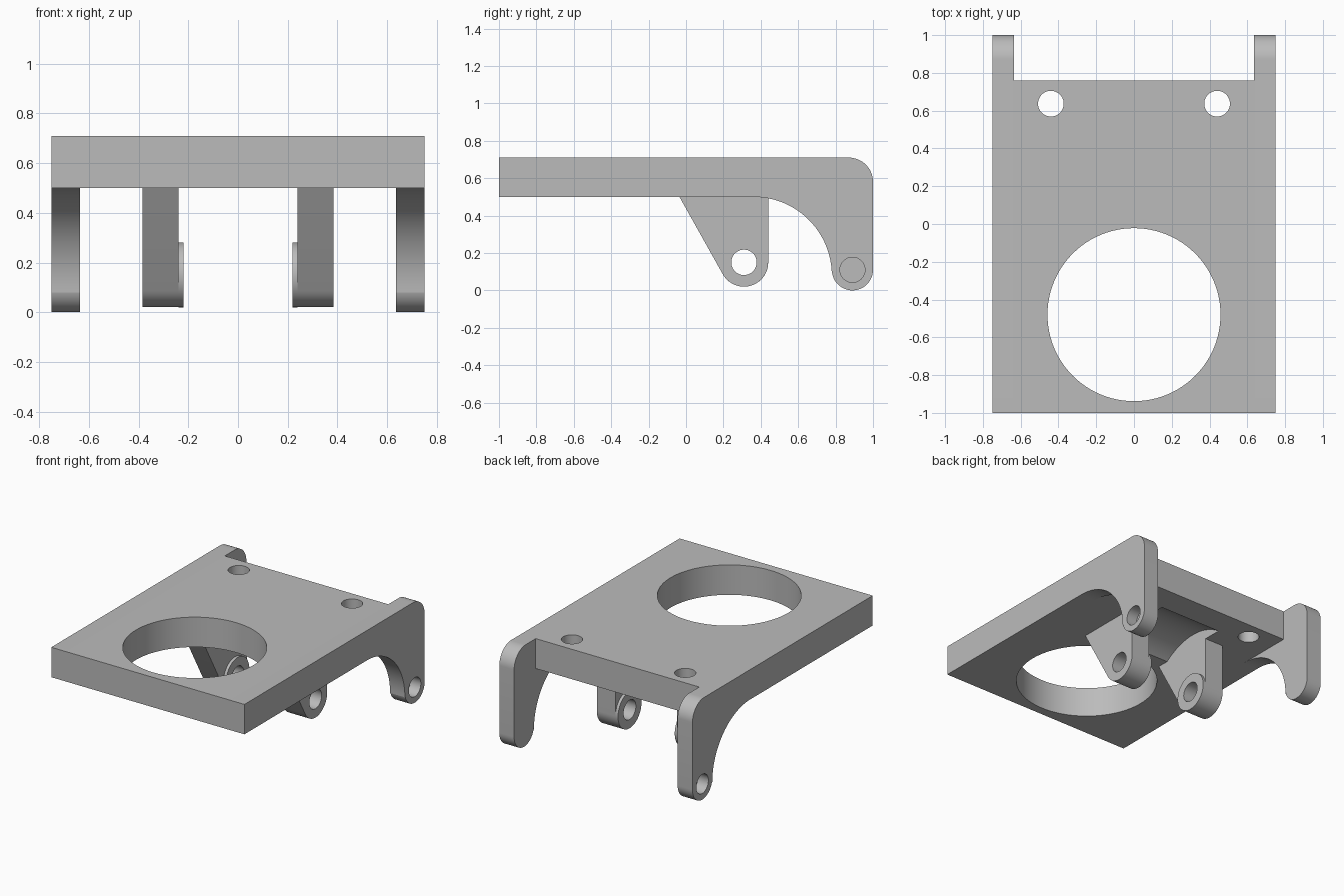
import bpy, bmesh
from math import pi, sin, cos, radians

cube = bpy.data.objects.get("Cube")
if cube:
    bpy.data.objects.remove(cube, do_unlink=True)

grey = bpy.data.materials.new("light grey metal")
grey.use_nodes = True
grey.diffuse_color = (0.5, 0.5, 0.5, 1)
grey.node_tree.nodes["Principled BSDF"].inputs["Base Color"].default_value = (0.5, 0.5, 0.5, 1)


def arc(cy, cz, r, start, end, n=24):
    """Points of a circular arc, angles in degrees."""
    angles = [radians(start + (end - start) * i / n) for i in range(n + 1)]
    return [(cy + r * cos(a), cz + r * sin(a)) for a in angles]


def circle(cy, cz, r, n=64):
    return arc(cy, cz, r, 0, 360, n)[:-1]


def extrude(name, profile, low, high, axis="x"):
    """Solid from a profile: (y, z) swept along x, or (x, y) swept along z."""
    bm = bmesh.new()
    place = (lambda p, t: (t, *p)) if axis == "x" else (lambda p, t: (*p, t))
    a = [bm.verts.new(place(p, low)) for p in profile]
    b = [bm.verts.new(place(p, high)) for p in profile]
    bm.faces.new(a)
    bm.faces.new(b)
    for i in range(len(a)):
        j = (i + 1) % len(a)
        bm.faces.new((a[i], a[j], b[j], b[i]))
    bmesh.ops.recalc_face_normals(bm, faces=bm.faces)
    mesh = bpy.data.meshes.new(name)
    bm.to_mesh(mesh)
    bm.free()
    mesh.materials.append(grey)
    obj = bpy.data.objects.new(name, mesh)
    bpy.context.collection.objects.link(obj)
    return obj


def combine(obj, tool, operation="DIFFERENCE"):
    """Apply a boolean and discard the tool."""
    mod = obj.modifiers.new("boolean", "BOOLEAN")
    mod.operation, mod.solver, mod.object = operation, "EXACT", tool
    bpy.context.view_layer.update()
    graph = bpy.context.evaluated_depsgraph_get()
    mesh = bpy.data.meshes.new_from_object(obj.evaluated_get(graph))
    obj.modifiers.clear()
    obj.data = mesh
    bpy.data.objects.remove(tool, do_unlink=True)


TOP, UNDER = 0.71, 0.5
HALF, ARM_IN = 0.75, 0.635
PIVOT = (0.31, 0.15)
ARM_PIN = (0.89, 0.11)

# Flat plate between the side rails
plate = extrude("plate", [(-1, UNDER), (0.76, UNDER), (0.76, TOP), (-1, TOP)], -ARM_IN, ARM_IN)

# Side rails that curve down into the rear arms
rail = ([(-1, TOP), (-1, UNDER)] + arc(0.36, 0.08, 0.42, 90, 0)
        + arc(*ARM_PIN, 0.11, 180, 360) + arc(0.87, 0.58, 0.13, 0, 90))
for s in (-1, 1):
    side = extrude("rail", rail, *sorted((s * ARM_IN, s * HALF)))
    combine(plate, side, "UNION")

# Large opening and two small rear holes
for x, y, r in ((0, -0.48, 0.458), (-0.44, 0.637, 0.068), (0.44, 0.637, 0.068)):
    combine(plate, extrude("hole", circle(x, y, r, 96), 0.3, 1, "z"))

# Rounded clearance groove under the plate, between the lugs
combine(plate, extrude("groove", circle(*PIVOT, 0.436, 128), -0.24, 0.24))

# Blind pin holes on the outside of the arms
for s in (-1, 1):
    combine(plate, extrude("pin_hole", circle(*ARM_PIN, 0.067), *sorted((s * 0.67, s * 0.8))))

# Hanging lugs, each with a thin round boss on its inner face
lug_profile = [(0.44, UNDER), (-0.035, UNDER)] + arc(*PIVOT, 0.13, 209.5, 360)
lugs = []
for s, label in ((-1, "right"), (1, "left")):
    lug = extrude(label + "_lug", lug_profile, *sorted((s * 0.24, s * 0.385)))
    boss = extrude(label + "_boss", circle(*PIVOT, 0.13), *sorted((s * 0.22, s * 0.24)))
    for part in (lug, boss):
        combine(part, extrude("bore", circle(*PIVOT, 0.068), -0.5, 0.5))
        lugs.append(part)

# Smooth curved walls, sharp edges kept
bpy.ops.object.select_all(action="DESELECT")
for obj in [plate] + lugs:
    obj.select_set(True)
bpy.context.view_layer.objects.active = plate
bpy.ops.object.shade_smooth_by_angle(angle=radians(30))
